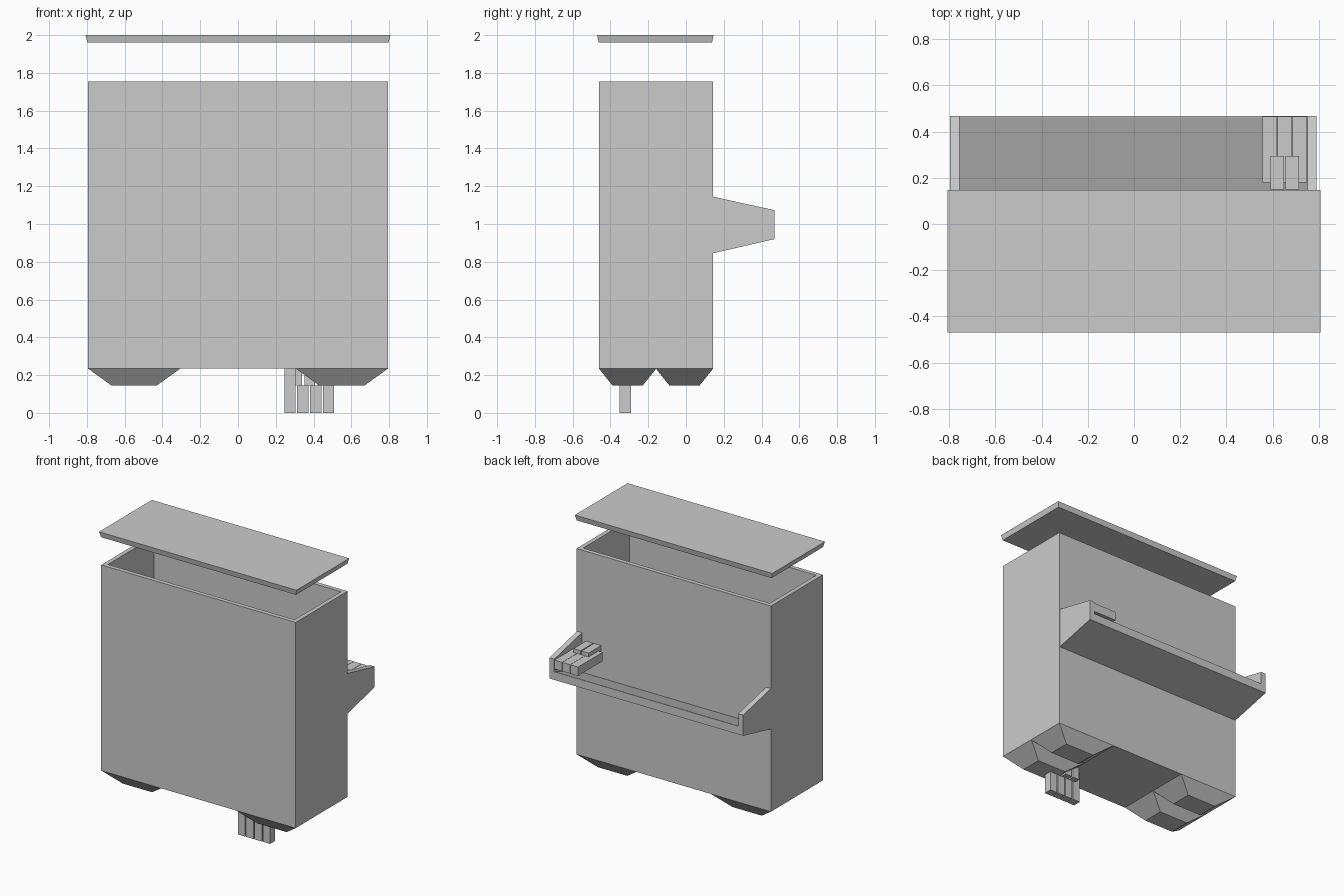
import bpy, bmesh

if "Cube" in bpy.data.objects:
    bpy.data.objects.remove(bpy.data.objects["Cube"])


def mesh_object(name, bm):
    bmesh.ops.recalc_face_normals(bm, faces=bm.faces)
    me = bpy.data.meshes.new(name)
    bm.to_mesh(me)
    bm.free()
    ob = bpy.data.objects.new(name, me)
    bpy.context.collection.objects.link(ob)
    return ob


def frustum(name, bottom, top, z0, z1):
    """Box whose bottom and top rectangles (x0, x1, y0, y1) may differ."""
    bm = bmesh.new()
    rings = []
    for (x0, x1, y0, y1), z in ((bottom, z0), (top, z1)):
        rings.append([bm.verts.new((x, y, z)) for x, y in
                      ((x0, y0), (x1, y0), (x1, y1), (x0, y1))])
    a, b = rings
    bm.faces.new(a[::-1])
    bm.faces.new(b)
    for i in range(4):
        j = (i + 1) % 4
        bm.faces.new((a[i], a[j], b[j], b[i]))
    return mesh_object(name, bm)


def box(name, x0, x1, y0, y1, z0, z1):
    return frustum(name, (x0, x1, y0, y1), (x0, x1, y0, y1), z0, z1)


def extrude_x(name, profile, x0, x1):
    """Extrude a (y, z) profile along x."""
    bm = bmesh.new()
    face = bm.faces.new([bm.verts.new((x0, y, z)) for y, z in profile])
    geo = bmesh.ops.extrude_face_region(bm, geom=[face])["geom"]
    bmesh.ops.translate(bm, vec=(x1 - x0, 0, 0),
                        verts=[v for v in geo if isinstance(v, bmesh.types.BMVert)])
    return mesh_object(name, bm)


# Open-topped hollow body: inset the top face and push it down
bm = bmesh.new()
bmesh.ops.create_cube(bm, size=1)
for v in bm.verts:
    v.co = (v.co.x * 1.59, v.co.y * 0.605 - 0.159, v.co.z * 1.52 + 0.995)
top = max(bm.faces, key=lambda f: f.calc_center_median().z)
bmesh.ops.inset_region(bm, faces=[top], thickness=0.045)
geo = bmesh.ops.extrude_face_region(bm, geom=[top])["geom"]
bmesh.ops.translate(bm, vec=(0, 0, -1.475),
                    verts=[v for v in geo if isinstance(v, bmesh.types.BMVert)])
if top.is_valid:
    bmesh.ops.delete(bm, geom=[top], context='FACES_ONLY')
mesh_object("container_body", bm)

# Floating lid
frustum("lid", (-0.797, 0.797, -0.462, 0.138), (-0.807, 0.807, -0.47, 0.146), 1.96, 2.0)

# Tapered feet
for side, sx in (("left", -1), ("right", 1)):
    for end, cy in (("front", -0.309), ("back", -0.008)):
        cx = sx * 0.55
        frustum(f"{end}_{side}_foot",
                (cx - 0.12, cx + 0.12, cy - 0.08, cy + 0.08),
                (cx - 0.245, cx + 0.245, cy - 0.152, cy + 0.152), 0.145, 0.235)

# Rear tray: sloped floor with a thin lip, and a rail at each end
extrude_x("tray_floor", [(0.143, 0.845), (0.468, 0.92), (0.468, 0.98),
                         (0.46, 0.98), (0.143, 0.852)], -0.755, 0.75)
rail = [(0.143, 0.845), (0.468, 0.92), (0.468, 1.073), (0.143, 1.145)]
extrude_x("tray_rail_left", rail, -0.795, -0.755)
extrude_x("tray_rail_right", rail, 0.75, 0.79)

# Small bars lying in the tray
for i in range(3):
    x = 0.556 + i * 0.065
    box(f"tray_bar_{i + 1}", x, x + 0.063, 0.18, 0.466, 1.0, 1.066)
for i in range(2):
    x = 0.59 + i * 0.065
    box(f"tray_upper_bar_{i + 1}", x, x + 0.058, 0.15, 0.295, 1.04, 1.095)

# Upright bars beneath the body
for i in range(4):
    x = 0.245 + i * 0.068
    box(f"lower_bar_{i + 1}", x, x + 0.06, -0.352, -0.292, 0.0,
        0.235 if i == 0 else 0.145)
for i in range(3):
    x = 0.285 + i * 0.068
    box(f"lower_upper_bar_{i + 1}", x, x + 0.055, -0.31, -0.25, 0.145, 0.235)
